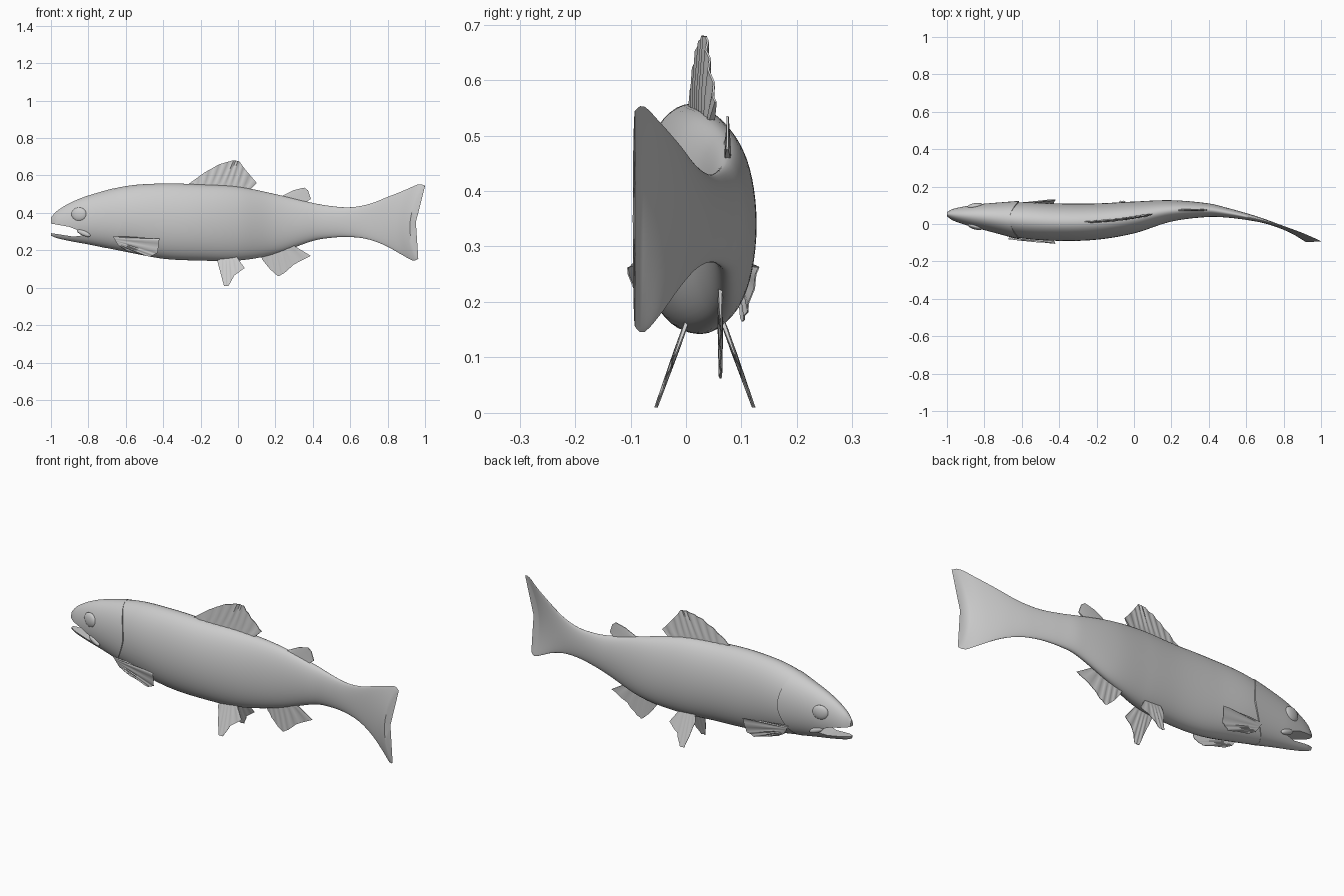
import bpy, bmesh, math
from mathutils import Vector

if "Cube" in bpy.data.objects:
    bpy.data.objects.remove(bpy.data.objects["Cube"])

grey = bpy.data.materials.new("plain grey")
grey.use_nodes = True
COLOUR = (0.6, 0.6, 0.6, 1)
grey.diffuse_color = COLOUR
grey.node_tree.nodes["Principled BSDF"].inputs["Base Color"].default_value = COLOUR

# Body stations: x, top, bottom, half width, spine y
STATIONS = [
    (-1, .375, .278, .012, .052), (-.97, .408, .266, .03, .05),
    (-.9, .452, .25, .05, .045), (-.8, .492, .232, .07, .038),
    (-.6, .543, .192, .096, .02), (-.4, .557, .155, .1, .01),
    (-.2, .552, .145, .097, .013), (0, .54, .145, .085, .035),
    (.2, .5, .18, .057, .07), (.4, .453, .25, .036, .074),
    (.5, .436, .267, .026, .06), (.6, .43, .271, .018, .04),
    (.7, .447, .258, .012, .016), (.8, .485, .224, .009, -.013),
    (.9, .525, .175, .007, -.048), (.97, .554, .144, .006, -.078),
    (1, .545, .155, .004, -.092),
]


def station(x):
    """Smoothly interpolated top, bottom, half width and spine y."""
    x = min(max(x, -1), 1)
    last = len(STATIONS) - 1
    i = 0
    while i < last - 1 and STATIONS[i + 1][0] < x:
        i += 1
    a, b = STATIONS[i], STATIONS[i + 1]
    before, after = STATIONS[max(i - 1, 0)], STATIONS[min(i + 2, last)]
    span = b[0] - a[0]
    t = (x - a[0]) / span
    ease = t * t * (3 - 2 * t)
    result = []
    for k in range(1, 5):
        slope_a = (b[k] - before[k]) / (b[0] - before[0]) * span
        slope_b = (after[k] - a[k]) / (after[0] - a[0]) * span
        result.append(a[k] + (b[k] - a[k]) * ease
                      + slope_a * t * (1 - t) ** 2 - slope_b * t * t * (1 - t))
    return result


def skin_point(x, angle, wide=1.0, tall=1.0):
    top, bottom, half, spine = station(x)
    z = (top + bottom) / 2 + (top - bottom) / 2 * tall * math.cos(angle)
    return Vector((x, spine + half * wide * math.sin(angle), z))


def finish(name, bm, sharp=35):
    bmesh.ops.recalc_face_normals(bm, faces=bm.faces)
    mesh = bpy.data.meshes.new(name)
    bm.to_mesh(mesh)
    bm.free()
    mesh.materials.append(grey)
    mesh.shade_smooth()
    mesh.set_sharp_from_angle(angle=math.radians(sharp))
    obj = bpy.data.objects.new(name, mesh)
    bpy.context.collection.objects.link(obj)
    return obj


def loft(name, rings):
    """Closed skin over rings, with a fan at each end."""
    bm = bmesh.new()
    loops = [[bm.verts.new(p) for p in ring] for ring in rings]
    count = len(loops[0])
    for a, b in zip(loops, loops[1:]):
        for i in range(count):
            j = (i + 1) % count
            bm.faces.new((a[i], a[j], b[j], b[i]))
    for loop in (loops[0], loops[-1]):
        middle = bm.verts.new(sum((v.co for v in loop), Vector()) / count)
        for i in range(count):
            bm.faces.new((loop[i], loop[(i + 1) % count], middle))
    return finish(name, bm)


SIDES = 48
ANGLES = [math.tau * i / SIDES for i in range(SIDES)]


# Body and tail fin, with a forked trailing edge
def body_point(x, angle):
    p = skin_point(x, angle)
    h = math.cos(angle)
    fork = .062 * (1 - h * h) + .018 * (1 - h)
    p.x -= fork * max(0, (x - .65) / .35) ** 1.5
    return p


loft("body_and_tail", [[body_point(-.75 + 1.75 * i / 90, a) for a in ANGLES]
                       for i in range(91)])


# Head, ending in a raised gill cover edge
def gill_edge(angle):
    h = math.cos(angle)
    return -.615 - .05 * h ** 2 - .04 * max(0, -h)


def head_point(t, angle, wide, tall):
    return skin_point(-1 + t * (gill_edge(angle) + 1), angle, wide, tall)


head_rings = []
for i in range(33):
    t = (i / 32) ** 1.3
    head_rings.append([head_point(t, a, 1 + .08 * t ** 3, 1 + .008 * t) for a in ANGLES])
head_rings.append([head_point(1, a, .9, .95) for a in ANGLES])
head = loft("head", head_rings)

# Open mouth cut between the jaws
bm = bmesh.new()
gape = [(-1.1, .355), (-1, .343), (-.9, .325), (-.8, .283), (-.88, .273), (-1, .292), (-1.1, .3)]
face = bm.faces.new([bm.verts.new((x, -.3, z)) for x, z in gape])
wall = bmesh.ops.extrude_face_region(bm, geom=[face])["geom"]
bmesh.ops.translate(bm, vec=(0, .6, 0), verts=[v for v in wall if isinstance(v, bmesh.types.BMVert)])
cutter = finish("mouth_cutter", bm)
cutter.hide_render = True
cut = head.modifiers.new("mouth", 'BOOLEAN')
cut.operation, cut.solver, cut.object = 'DIFFERENCE', 'EXACT', cutter
bpy.context.view_layer.update()
bpy.context.view_layer.objects.active = head
bpy.ops.object.modifier_apply(modifier=cut.name)
bpy.data.objects.remove(cutter)
head.data.set_sharp_from_angle(angle=math.radians(35))


def surface_y(x, z, side):
    top, bottom, half, spine = station(x)
    h = (z - (top + bottom) / 2) / ((top - bottom) / 2)
    return spine + side * half * math.sqrt(max(0, 1 - h * h))


def bead(name, x, z, side, size, tilt=0, sink=0.0):
    """Flattened ball lying on the skin."""
    bm = bmesh.new()
    bmesh.ops.create_uvsphere(bm, u_segments=28, v_segments=16, radius=1)
    obj = finish(name, bm)
    obj.scale = size
    slope = (surface_y(x + .02, z, side) - surface_y(x - .02, z, side)) / .04
    obj.rotation_euler = (0, tilt, math.atan(slope))
    obj.location = (x, surface_y(x, z, side) - side * sink, z)


for side, word in ((-1, "right"), (1, "left")):
    bead(word + "_eye", -.85, .392, side, (.042, .016, .037), sink=.004)
    bead(word + "_jaw_flap", -.825, .292, side, (.04, .012, .014), tilt=.4)


# Fins: ribbed sheets between a root line and an outer edge
def along(points, t):
    place = t * (len(points) - 1)
    i = min(int(place), len(points) - 2)
    return Vector(points[i]).lerp(Vector(points[i + 1]), place - i)


def fin(name, root, edge, depth, ribs=8, ripple=.003, thick=.006):
    columns, rows = ribs * 4, 8
    bm = bmesh.new()
    grids = []
    for face_side in (-1, 1):
        grid = []
        for c in range(columns + 1):
            u = c / columns
            a, b = along(root, u), along(edge, u)
            line = []
            for r in range(rows + 1):
                x, z = a.lerp(b, r / rows)
                wave = ripple * math.sin(math.tau * ribs * u) * min(1, r / 3)
                half = thick * (1 - .7 * r / rows)
                line.append(bm.verts.new((x, depth(x, z) + wave + face_side * half, z)))
            grid.append(line)
        grids.append(grid)
        for p, q in zip(grid, grid[1:]):
            for r in range(rows):
                bm.faces.new((p[r], q[r], q[r + 1], p[r + 1]))
    # Close the rim between the two sheets
    rims = [[g[0][r] for r in range(rows)] + [line[rows] for line in g]
            + [g[columns][r] for r in reversed(range(rows))] for g in grids]
    for i in range(len(rims[0]) - 1):
        bm.faces.new((rims[0][i], rims[0][i + 1], rims[1][i + 1], rims[1][i]))
    finish(name, bm, 50)


def spine_y(x, z):
    return station(x)[3]


fin("dorsal_fin", [(-.25, .54), (.06, .52)],
    [(-.27, .55), (-.18, .615), (-.1, .66), (-.03, .68), (.005, .678), (.04, .63), (.1, .56)],
    spine_y, ribs=9)
fin("adipose_fin", [(.23, .485), (.36, .455)],
    [(.24, .492), (.3, .522), (.355, .535), (.375, .52), (.39, .475)], spine_y, ribs=3, ripple=0)
fin("anal_fin", [(.12, .18), (.29, .23)],
    [(.13, .15), (.17, .1), (.215, .06), (.25, .08), (.3, .125), (.39, .17)],
    lambda x, z: .062, ribs=6, ripple=.002, thick=.004)

for side, word in ((-1, "right"), (1, "left")):
    fin(word + "_pelvic_fin", [(-.1, .17), (-.01, .17)],
        [(-.11, .14), (-.075, .01), (-.05, .01), (-.02, .065), (.035, .105)],
        lambda x, z: .034 + side * (.034 + (.16 - z) * .36), ribs=5, ripple=.002, thick=.004)
    fin(word + "_pectoral_fin", [(-.67, .275), (-.64, .225)],
        [(-.62, .275), (-.42, .262), (-.43, .185), (-.47, .165), (-.6, .2)],
        lambda x, z: .013 + side * (.09 + (x + .65) * .12 - (.26 - z) * .24),
        ribs=6, ripple=.002, thick=.004)
